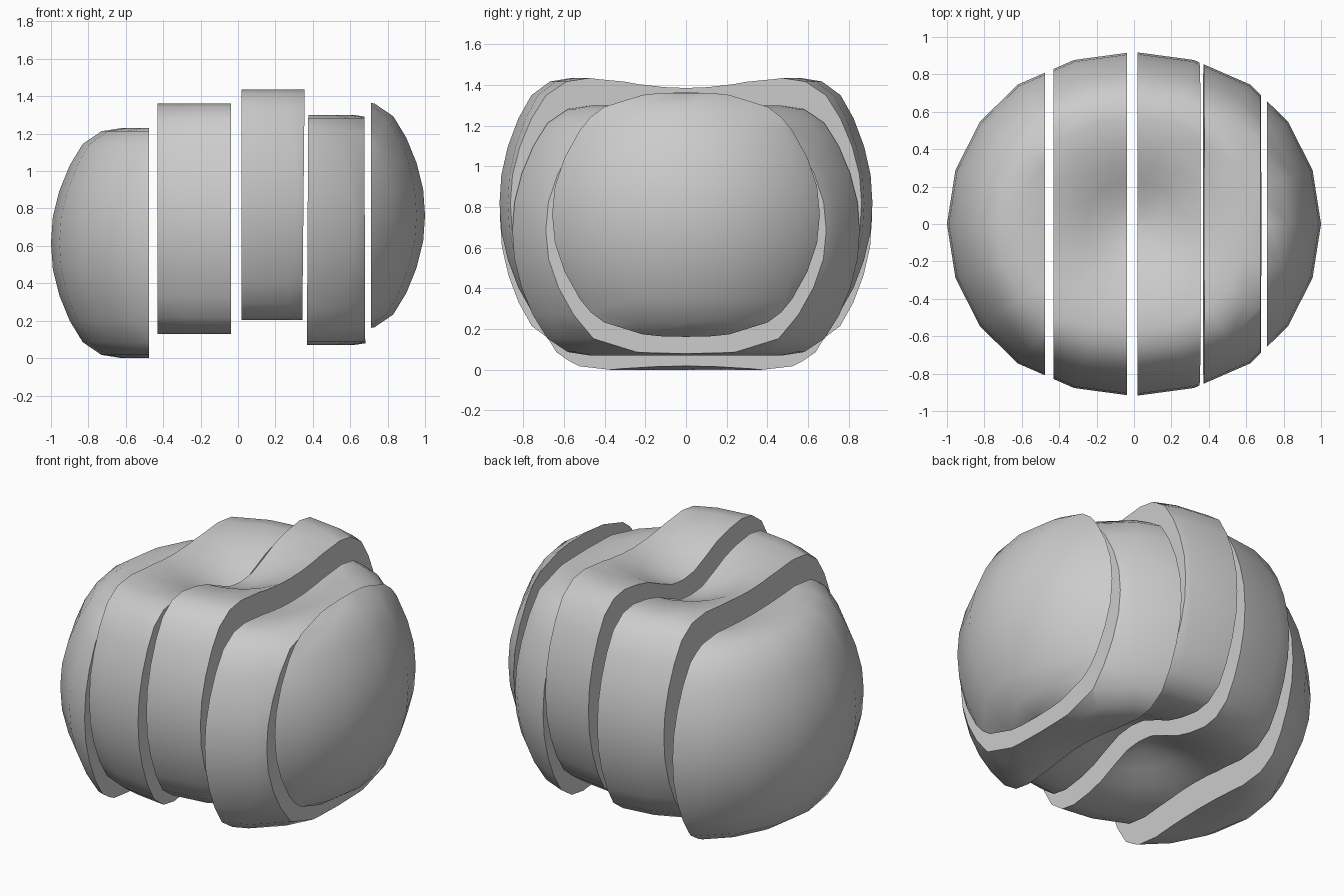
import bpy, bmesh
from mathutils import Vector

if "Cube" in bpy.data.objects:
    bpy.data.objects.remove(bpy.data.objects["Cube"])

# Plan outline of the body, one quarter (x, y)
QUARTER = [(1, 0), (.955, .287), (.825, .545), (.622, .745), (.32, .877), (0, .92)]
# Upper half of the dimpled profile: (radius factor, height)
PROFILE = [(.12, .47), (.25, .52), (.36, .567), (.48, .597), (.62, .615), (.73, .598),
           (.83, .53), (.9, .415), (.955, .28), (.99, .14)]
CENTRE_H = .455

outline = QUARTER[:-1] + [(-x, y) for x, y in QUARTER[:0:-1]]
outline += [(-x, -y) for x, y in outline]
rings = PROFILE + [(1, 0)] + [(r, -h) for r, h in reversed(PROFILE)]


def body():
    bm = bmesh.new()
    loops = [[bm.verts.new((x * r, y * r, h)) for x, y in outline] for r, h in rings]
    n = len(outline)
    for a, b in zip(loops, loops[1:]):
        for i in range(n):
            j = (i + 1) % n
            bm.faces.new((a[i], b[i], b[j], a[j]))
    for loop, h in ((loops[0], CENTRE_H), (loops[-1], -CENTRE_H)):
        pole = bm.verts.new((0, 0, h))
        for i in range(n):
            bm.faces.new((loop[i], loop[(i + 1) % n], pole))
    return bm


def cut(bm, x, tilt, side):
    # Trim everything past the plane and cap the opening
    geom = bm.verts[:] + bm.edges[:] + bm.faces[:]
    res = bmesh.ops.bisect_plane(bm, geom=geom, dist=1e-5, plane_co=(x, 0, 0),
                                 plane_no=Vector((side, 0, -side * tilt)), clear_outer=True)
    edges = [e for e in res["geom_cut"] if isinstance(e, bmesh.types.BMEdge)]
    bmesh.ops.holes_fill(bm, edges=edges, sides=0)


def make_slice(name, left, right, z):
    bm = body()
    if left:
        cut(bm, *left, -1)
    if right:
        cut(bm, *right, 1)
    bmesh.ops.recalc_face_normals(bm, faces=bm.faces[:])
    mesh = bpy.data.meshes.new(name)
    bm.to_mesh(mesh)
    bm.free()
    ob = bpy.data.objects.new(name, mesh)
    bpy.context.collection.objects.link(ob)
    ob.location.z = z
    bpy.ops.object.select_all(action='DESELECT')
    ob.select_set(True)
    bpy.context.view_layer.objects.active = ob
    bpy.ops.object.shade_smooth_by_angle(angle=.7)


# Five slices: (cut x, tilt) on each side, and height of the slice centre
make_slice("left_end_slice", None, (-.475, 0), .615)
make_slice("left_slice", (-.43, 0), (-.038, 0), .745)
make_slice("middle_slice", (.02, 0), (.35, .01), .82)
make_slice("right_slice", (.372, .006), (.678, -.004), .685)
make_slice("right_end_slice", (.71, 0), None, .763)
